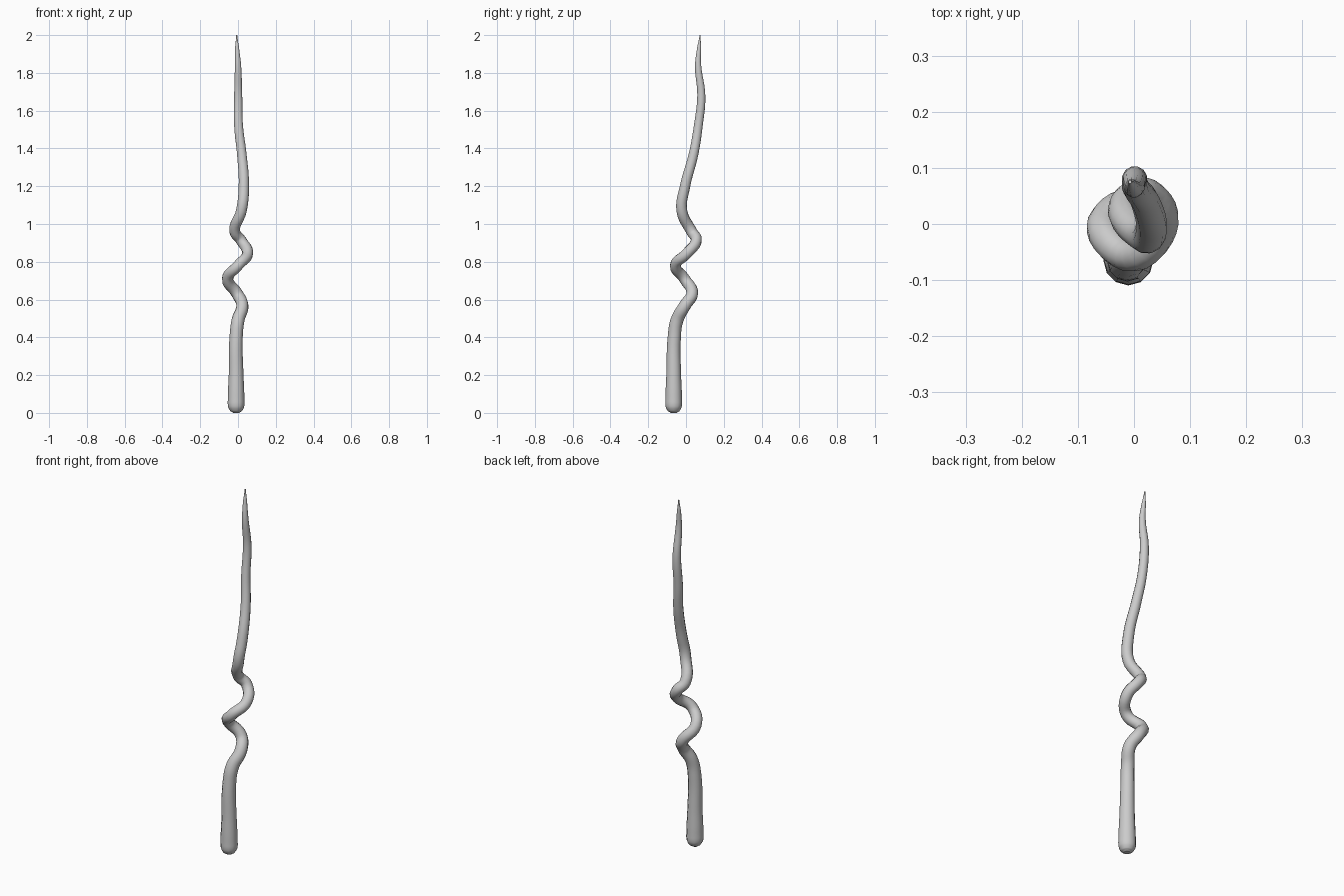
import bpy

# Wand spine: x, y, z, radius
SPINE = [
    (-0.01, -0.065, 0.000, 0.016),
    (-0.01, -0.065, 0.009, 0.030),
    (-0.01, -0.065, 0.030, 0.042),
    (-0.01, -0.065, 0.070, 0.044),
    (-0.01, -0.065, 0.200, 0.039),
    (-0.01, -0.062, 0.400, 0.035),
    (0.00, -0.048, 0.490, 0.034),
    (0.023, -0.005, 0.570, 0.032),
    (-0.005, 0.033, 0.632, 0.031),
    (-0.055, -0.008, 0.710, 0.030),
    (0.000, -0.056, 0.780, 0.029),
    (0.051, 0.005, 0.845, 0.029),
    (0.015, 0.055, 0.915, 0.029),
    (-0.017, 0.030, 0.960, 0.029),
    (0.018, -0.022, 1.070, 0.029),
    (0.031, -0.005, 1.200, 0.028),
    (0.020, 0.040, 1.370, 0.026),
    (0.003, 0.065, 1.520, 0.024),
    (0.001, 0.081, 1.680, 0.022),
    (0.000, 0.064, 1.840, 0.017),
    (-0.005, 0.070, 1.940, 0.010),
    (-0.007, 0.075, 2.000, 0.003),
]

# Tapered tube swept along the twisting spine
curve = bpy.data.curves.new("wand_path", "CURVE")
curve.dimensions = "3D"
curve.resolution_u = 6
curve.bevel_depth = 1.0
curve.bevel_resolution = 4
curve.use_fill_caps = True
spline = curve.splines.new("BEZIER")
spline.radius_interpolation = "CARDINAL"
spline.bezier_points.add(len(SPINE) - 1)
for point, (x, y, z, r) in zip(spline.bezier_points, SPINE):
    point.co = (x, y, z)
    point.radius = r
    point.handle_left_type = point.handle_right_type = "AUTO"

wand = bpy.data.objects.new("wand", curve)
bpy.context.collection.objects.link(wand)

# Turn into a smooth mesh
bpy.context.view_layer.objects.active = wand
wand.select_set(True)
bpy.ops.object.convert(target="MESH")
bpy.ops.object.shade_smooth_by_angle(angle=0.9)
